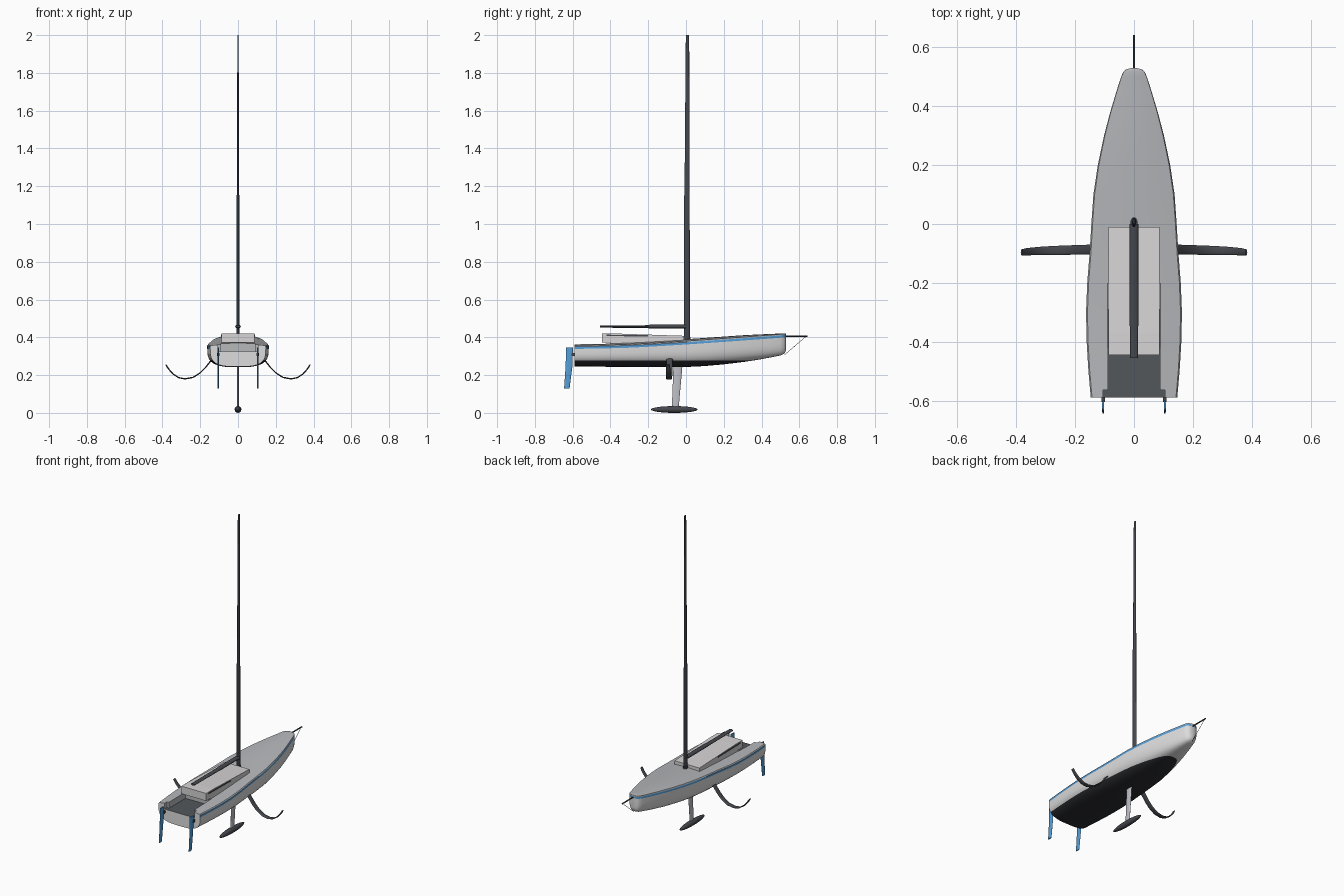
import bpy, bmesh, math
from mathutils import Vector as V

if "Cube" in bpy.data.objects:
    bpy.data.objects.remove(bpy.data.objects["Cube"])


def mat(name, r, g, b):
    m = bpy.data.materials.new(name)
    m.diffuse_color = (r, g, b, 1)
    m.use_nodes = True
    m.node_tree.nodes["Principled BSDF"].inputs["Base Color"].default_value = m.diffuse_color
    return m


DECK = mat("deck_grey", .47, .48, .50)
BLUE = mat("trim_blue", .09, .34, .68)
WHITE = mat("hull_white", .72, .72, .73)
BOTTOM = mat("bottom_black", .024, .025, .03)
CARBON = mat("carbon", .06, .064, .075)
FLOOR = mat("cockpit_floor_grey", .085, .095, .105)
ROOF = mat("roof_white", .68, .66, .66)
FIN = mat("fin_grey", .52, .53, .57)


def make(name, bm, mats):
    bmesh.ops.recalc_face_normals(bm, faces=bm.faces[:])
    me = bpy.data.meshes.new(name)
    bm.to_mesh(me)
    bm.free()
    ob = bpy.data.objects.new(name, me)
    bpy.context.collection.objects.link(ob)
    for m in mats:
        me.materials.append(m)
    return ob


def smooth(ob, angle=35):
    bpy.ops.object.select_all(action='DESELECT')
    ob.select_set(True)
    bpy.context.view_layer.objects.active = ob
    bpy.ops.object.shade_smooth_by_angle(angle=math.radians(angle))
    return ob


def skin(rings, strip_mat=None):
    """Join closed rings of points with quads and cap both ends."""
    bm = bmesh.new()
    vs = [[bm.verts.new(p) for p in r] for r in rings]
    n = len(rings[0])
    for a, b in zip(vs, vs[1:]):
        for i in range(n):
            j = (i + 1) % n
            f = bm.faces.new((a[i], a[j], b[j], b[i]))
            if strip_mat:
                f.material_index = strip_mat[i]
    for end in (vs[0], vs[-1]):
        f = bm.faces.new(end)
        f.material_index = 2 if strip_mat else 0
    return bm


def ellipse(c, u, v, n=16):
    c, u, v = V(c), V(u), V(v)
    return [c + u * math.cos(2 * math.pi * i / n) + v * math.sin(2 * math.pi * i / n)
            for i in range(n)]


def loft(name, rings, m):
    return smooth(make(name, skin(rings), [m]))


def prism(name, pts, axis, lo, hi, m):
    """Extrude a 2D outline along x (points y,z) or z (points x,y)."""
    def ring(t):
        return [V((t, a, b)) if axis == 'x' else V((a, b, t)) for a, b in pts]
    return make(name, skin([ring(lo), ring(hi)]), m)


def rod(name, a, b, r, m, n=8):
    a, b = V(a), V(b)
    d = (b - a).normalized()
    u = V((1, 0, 0))
    v = d.cross(u)
    return loft(name, [ellipse(p, u * r, v * r, n) for p in (a, b)], m)


# Hull: stations of y, half width, deck edge height, bottom height
stations = [(-.59, .147, .357, .245), (-.50, .155, .358, .245), (-.40, .161, .360, .244),
            (-.30, .163, .363, .243), (-.20, .159, .368, .242), (-.10, .151, .374, .242),
            (0, .145, .380, .243), (.10, .138, .387, .248), (.20, .123, .394, .257),
            (.30, .102, .401, .269), (.38, .081, .407, .281), (.45, .060, .412, .294),
            (.50, .044, .416, .304), (.518, .036, .418, .312), (.526, .026, .418, .322),
            (.530, .010, .418, .338)]
K = 12
rings = []
for y, w, zt, zb in stations:
    crown = .010 * min(1, w / .1)
    half = [(w * .5, zt + crown * .75), (w * .97, zt), (w, zt - .006), (w, zt - .018)]
    for k in range(1, K):
        t = math.pi / 2 * k / K
        half.append((w * math.cos(t) ** .62,
                     zt - .018 - (zt - .018 - zb) * math.sin(t) ** .62))
    ring = [V((0, y, zt + crown))] + [V((x, y, z)) for x, z in half]
    ring += [V((0, y, zb))] + [V((-x, y, z)) for x, z in reversed(half)]
    rings.append(ring)
side = [0, 0, 0, 1] + [2] * K
bm = skin(rings, side + side[::-1])

# Dark bottom paint below the waterline
WL = .277
bmesh.ops.bisect_plane(bm, geom=bm.verts[:] + bm.edges[:] + bm.faces[:],
                       plane_co=(0, 0, WL), plane_no=(0, 0, 1))
for f in bm.faces:
    f.normal_update()
    if f.calc_center_median().z < WL and abs(f.normal.y) < .95:
        f.material_index = 3
hull_mats = [DECK, BLUE, WHITE, BOTTOM, FLOOR]
hull = make("hull", bm, hull_mats)

# Open cockpit cut through the transom
FZ = .325
outline = [(.089, -.40), (.089, -.565), (.105, -.565), (.105, -.65)]
outline += [(-x, y) for x, y in reversed(outline)]
cutter = prism("cockpit_cutter", outline, 'z', FZ, .5, hull_mats)
cutter.hide_render = True
cutter.hide_viewport = False
mod = hull.modifiers.new("cockpit", 'BOOLEAN')
mod.operation = 'DIFFERENCE'
mod.solver = 'EXACT'
mod.object = cutter
bpy.context.view_layer.objects.active = hull
hull.select_set(True)
bpy.ops.object.modifier_apply(modifier="cockpit")
bpy.data.objects.remove(cutter)
for p in hull.data.polygons:
    if abs(p.center.z - FZ) < .001 and abs(p.normal.z) > .9:
        p.material_index = 4
smooth(hull)

# Cabin roof and its dark side strips
prism("cabin_roof", [(-.445, .372), (-.445, .42), (-.37, .42), (-.01, .408),
                     (-.01, .37), (-.39, .362), (-.40, .372)], 'x', -.087, .087, [ROOF])
for s, n in ((-1, "left"), (1, "right")):
    prism(n + "_roof_strip", [(-.42, .407), (-.42, .414), (-.2, .411), (-.2, .404)],
          'x', s * .086, s * .090, [CARBON])

# Mast, with a slimmer upper section
loft("mast", [ellipse((0, y, z), (a, 0, 0), (0, b, 0)) for y, z, a, b in
              [(.005, .375, .008, .016), (.005, 1.15, .007, .0145),
               (.0055, 1.16, .0055, .0135), (.008, 2.0, .0035, .009)]], CARBON)
loft("mast_step", [ellipse((0, .005, z), (.012, 0, 0), (0, .018, 0))
                   for z in (.38, .402)], CARBON)

# Boom
loft("boom", [ellipse((0, y, .457), (a, 0, 0), (0, 0, b)) for y, a, b in
              [(-.455, .014, .006), (-.21, .015, .007), (-.19, .015, .010),
               (.0, .015, .010)]], CARBON)

# Keel fin and bulb
loft("keel_fin", [ellipse((0, y, z), (.005, 0, 0), (0, c, 0)) for y, z, c in
                  [(-.042, .26, .024), (-.057, .025, .018)]], FIN)
loft("keel_bulb", [ellipse((0, -.062 - .123 * math.cos(t), .018),
                           (.018 * math.sin(t), 0, 0), (0, 0, .018 * math.sin(t)))
                   for t in [.03 + (math.pi - .06) * i / 16 for i in range(17)]], CARBON)

# Twin rudders and curved side foils
path = [(.13, .295), (.148, .271), (.172, .240), (.20, .212), (.238, .188), (.28, .18),
        (.315, .187), (.345, .207), (.368, .233), (.382, .256)]
for s, n in ((-1, "left"), (1, "right")):
    loft(n + "_rudder", [ellipse((s * .105, y, z), (.0035, 0, 0), (0, c, 0)) for y, z, c in
                         [(-.617, .345, .0185), (-.619, .25, .018),
                          (-.631, .13, .0145)]], BLUE)
    prism(n + "_rudder_mount", [(-.605, .30), (-.605, .318), (-.58, .318), (-.58, .30)],
          'x', s * .105 - .006, s * .105 + .006, [CARBON])
    rings = []
    for i, (x, z) in enumerate(path):
        a, b = path[max(i - 1, 0)], path[min(i + 1, len(path) - 1)]
        d = V((s * (b[0] - a[0]), 0, b[1] - a[1])).normalized()
        t = i / (len(path) - 1)
        front, back = -.07 - .016 * t * t, -.103 - .004 * t
        rings.append(ellipse((s * x, (front + back) / 2, z),
                             V((-d.z, 0, d.x)) * .0035, (0, (front - back) / 2, 0), 12))
    loft(n + "_foil", rings, CARBON)

# Bowsprit and its stay
rod("bowsprit", (0, .50, .406), (0, .642, .406), .004, CARBON)
rod("bow_stay", (0, .522, .308), (0, .636, .405), .0012, CARBON, 6)
